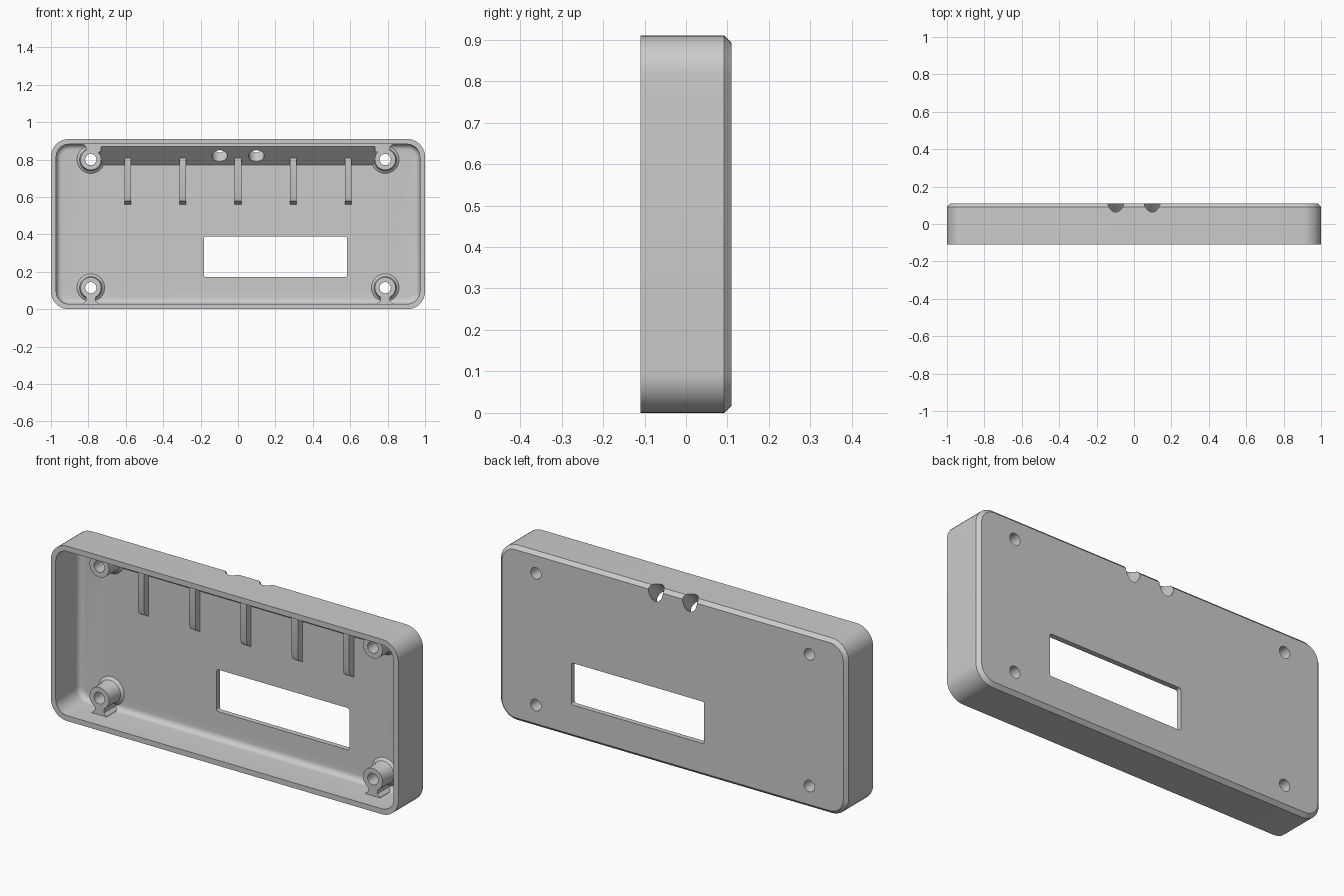
import bpy, bmesh, math

if "Cube" in bpy.data.objects:
    bpy.data.objects.remove(bpy.data.objects["Cube"])

GREY = bpy.data.materials.new("light grey plastic")
GREY.use_nodes = True
GREY.diffuse_color = (0.6, 0.6, 0.6, 1)
GREY.node_tree.nodes["Principled BSDF"].inputs["Base Color"].default_value = (0.6, 0.6, 0.6, 1)

HEIGHT, FRONT, BACK, WALL = 0.91, -0.11, 0.11, 0.028
FLOOR = BACK - 0.027       # inner face of the back panel
STEP = -0.016              # front of the bosses and the top bar


def loft(name, rings, loop=False):
    """Skin equal-sized rings of points; cap the ends unless looped."""
    bm = bmesh.new()
    rows = [[bm.verts.new(p) for p in ring] for ring in rings]
    n = len(rows[0])
    pairs = list(zip(rows, rows[1:]))
    if loop:
        pairs.append((rows[-1], rows[0]))
    else:
        bm.faces.new(rows[0])
        bm.faces.new(rows[-1])
    for a, b in pairs:
        for i in range(n):
            j = (i + 1) % n
            bm.faces.new((a[i], a[j], b[j], b[i]))
    bmesh.ops.recalc_face_normals(bm, faces=bm.faces)
    mesh = bpy.data.meshes.new(name)
    bm.to_mesh(mesh)
    bm.free()
    mesh.materials.append(GREY)
    ob = bpy.data.objects.new(name, mesh)
    bpy.context.collection.objects.link(ob)
    return ob


def rounded_rect(x0, x1, z0, z1, r, y, steps=10):
    pts = []
    for k, (cx, cz) in enumerate([(x1 - r, z1 - r), (x0 + r, z1 - r), (x0 + r, z0 + r), (x1 - r, z0 + r)]):
        for i in range(steps + 1):
            a = math.pi / 2 * (k + i / steps)
            pts.append((cx + r * math.cos(a), y, cz + r * math.sin(a)))
    return pts


def case_ring(inset, y):
    return rounded_rect(-1 + inset, 1 - inset, inset, HEIGHT - inset, 0.095 - inset, y)


def circle(x, z, r, y, n=40):
    return [(x + r * math.cos(math.tau * i / n), y, z + r * math.sin(math.tau * i / n)) for i in range(n)]


def prism_x(name, yz, x0, x1):
    return loft(name, [[(x, y, z) for y, z in yz] for x in (x0, x1)])


def prism_y(name, xz, y0, y1):
    return loft(name, [[(x, y, z) for x, z in xz] for y in (y0, y1)])


def cut(target, cutter):
    mod = target.modifiers.new("cut", 'BOOLEAN')
    mod.operation, mod.solver, mod.object = 'DIFFERENCE', 'EXACT', cutter
    bpy.context.view_layer.objects.active = target
    bpy.ops.object.modifier_apply(modifier=mod.name)


# Case shell: chamfered back, open front, filleted inner floor
FILLET = 0.03
rings = [case_ring(0.018, BACK), case_ring(0, BACK - 0.018), case_ring(0, FRONT), case_ring(WALL, FRONT)]
for i in range(7):
    a = math.pi / 2 * i / 6
    rings.append(case_ring(WALL + FILLET * (1 - math.cos(a)), FLOOR - FILLET * (1 - math.sin(a))))
shell = loft("case_shell", rings)
parts = [shell]

# Sloped bar under the top wall
bar = prism_x("top_sloped_bar", [(STEP, 0.89), (STEP, 0.87), (FLOOR, 0.77), (0.09, 0.77), (0.09, 0.89)],
              -0.735, 0.735)
parts.append(bar)

# Ribs running down from the bar
for i in range(5):
    x = (i - 2) * 0.295
    parts.append(prism_x(f"rib_{i + 1}", [(0.045, 0.84), (0.045, 0.605), (0.053, 0.578), (FLOOR, 0.56),
                                          (0.09, 0.56), (0.09, 0.84)], x - 0.018, x + 0.018))

# Screw bosses with flared bases and webs to the walls
cutters = []
for side, s in (("left", 1), ("right", -1)):
    for level, z in (("lower", 0.115), ("upper", 0.80)):
        x = 0.787 * s
        profile = [(0.03, STEP), (0.056, STEP), (0.056, 0.058), (0.06, 0.072), (0.074, FLOOR), (0.074, 0.09),
                   (0.03, 0.09)]
        parts.append(loft(f"{level}_{side}_boss", [circle(x, z, r, y) for r, y in profile], loop=True))
        cutters.append((shell, loft("screw_hole_cutter", [circle(x, z, 0.03, y) for y in (0.0, 0.2)])))
    half = [(0.042, 0.02), (0.042, 0.03), (0.026, 0.045), (0.026, 0.08)]
    web = [(x + w, z) for w, z in half] + [(x - w, z) for w, z in reversed(half)]
    parts.append(prism_y(f"lower_{side}_web", web, STEP, 0.09))
    web = [(0.733, 0.84), (0.81, 0.845), (0.812, 0.868), (0.828, 0.882), (0.828, 0.89), (0.733, 0.89)]
    parts.append(prism_y(f"upper_{side}_web", [(s * a, b) for a, b in web], STEP, 0.09))

# Display window
cutters.append((shell, loft("window_cutter", [rounded_rect(-0.182, 0.583, 0.172, 0.39, 0.012, y, 5)
                                              for y in (0.05, 0.2)])))

# Slanted cable holes through the bar and the upper back edge
for x in (-0.098, 0.098):
    ends = []
    for t in (-0.1, 0.25):
        c, q = 0.033 + t * 0.7071, 0.82 + t * 0.7071
        ends.append([(x + 0.042 * math.cos(a), c - 0.0297 * math.sin(a), q + 0.0297 * math.sin(a))
                     for a in (math.tau * i / 32 for i in range(32))])
    hole = loft("cable_hole_cutter", ends)
    cutters += [(shell, hole), (bar, hole)]

for target, cutter in cutters:
    cutter.hide_render = True
    cut(target, cutter)
for cutter in {c for _, c in cutters}:
    bpy.data.objects.remove(cutter)

# Smooth curved areas, keep edges sharp
bpy.ops.object.select_all(action='DESELECT')
for ob in parts:
    ob.select_set(True)
bpy.context.view_layer.objects.active = shell
bpy.ops.object.shade_smooth_by_angle(angle=math.radians(30))
